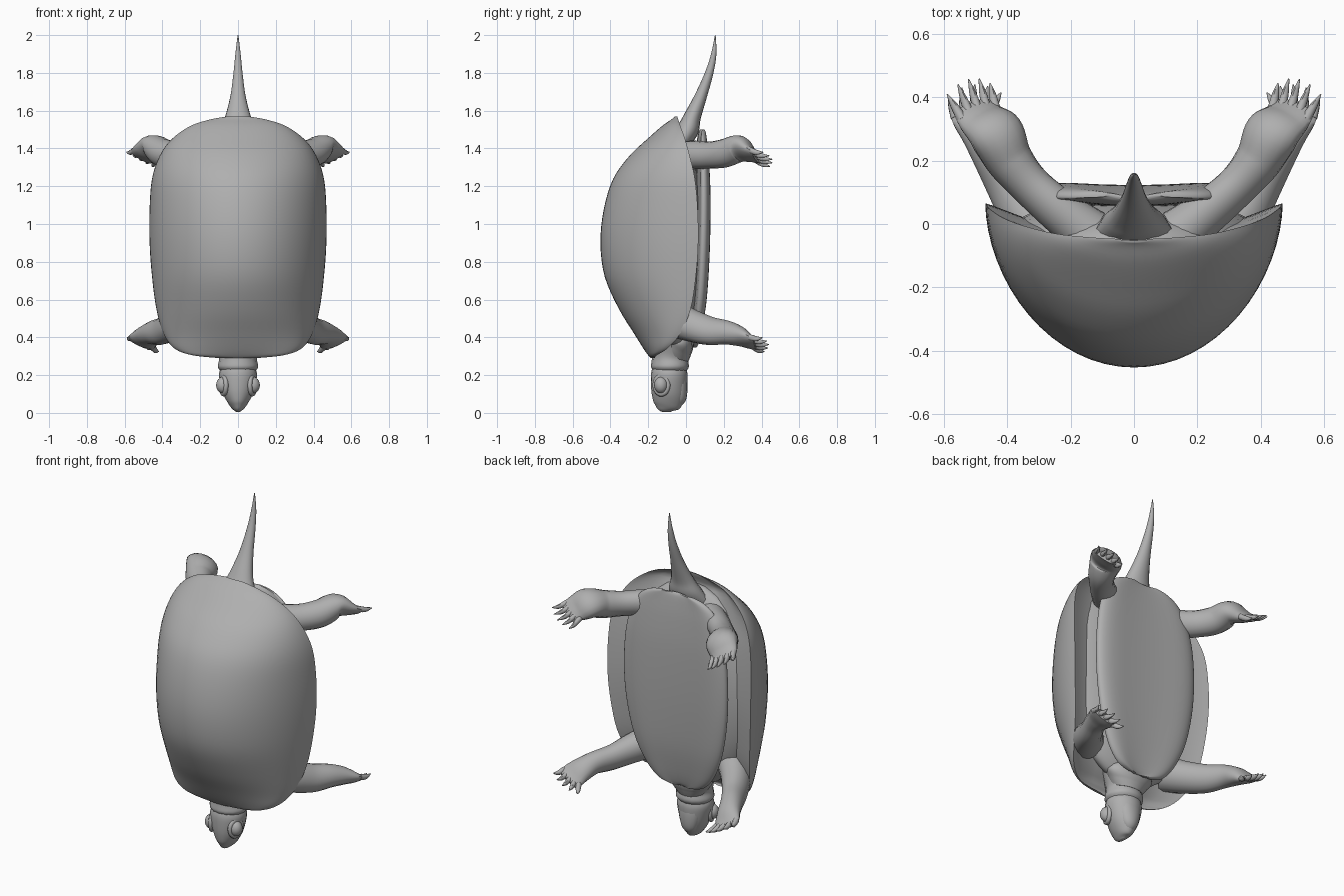
import bpy, bmesh, math
from mathutils import Vector

cube = bpy.data.objects.get("Cube")
if cube:
    bpy.data.objects.remove(cube)

grey = bpy.data.materials.new("plain grey")
grey.use_nodes = True
COLOUR = (0.43, 0.43, 0.43, 1)
grey.diffuse_color = COLOUR
grey.node_tree.nodes["Principled BSDF"].inputs["Base Color"].default_value = COLOUR


def smooth_keys(keys, steps):
    """Interpolate rows of numbers with a Catmull-Rom spline."""
    rows = [Vector(k) for k in keys]
    out = []
    for i in range(len(rows) - 1):
        p0, p1 = rows[max(i - 1, 0)], rows[i]
        p2, p3 = rows[i + 1], rows[min(i + 2, len(rows) - 1)]
        for s in range(steps):
            t = s / steps
            out.append(p1 + (p2 - p0) * (t / 2)
                       + (2 * p0 - 5 * p1 + 4 * p2 - p3) * (t * t / 2)
                       + (3 * p1 - p0 - 3 * p2 + p3) * (t ** 3 / 2))
    return out + [rows[-1]]


def loft(name, rings, sharp=50):
    """Skin a list of closed rings, cap both ends and shade smooth."""
    bm = bmesh.new()
    loops = [[bm.verts.new(p) for p in ring] for ring in rings]
    n = len(loops[0])
    for a, b in zip(loops, loops[1:]):
        for i in range(n):
            j = (i + 1) % n
            bm.faces.new((a[i], a[j], b[j], b[i]))
    bm.faces.new(loops[0])
    bm.faces.new(loops[-1])
    bmesh.ops.recalc_face_normals(bm, faces=bm.faces)
    mesh = bpy.data.meshes.new(name)
    bm.to_mesh(mesh)
    bm.free()
    obj = bpy.data.objects.new(name, mesh)
    bpy.context.collection.objects.link(obj)
    finish(obj, sharp)


def finish(obj, sharp=50):
    obj.data.materials.append(grey)
    bpy.ops.object.select_all(action="DESELECT")
    obj.select_set(True)
    bpy.context.view_layer.objects.active = obj
    bpy.ops.object.shade_smooth_by_angle(angle=math.radians(sharp))


def tube(name, keys, wide=(1, 0, 0), side=1, steps=6, n=16):
    """Elliptical tube; keys are x, y, z, half width, half thickness."""
    rows = smooth_keys(keys, steps)
    pts = [Vector((r[0] * side, r[1], r[2])) for r in rows]
    axis = Vector((wide[0] * side, wide[1], wide[2]))
    rings = []
    for i, (p, r) in enumerate(zip(pts, rows)):
        t = (pts[min(i + 1, len(pts) - 1)] - pts[max(i - 1, 0)]).normalized()
        u = (axis - t * axis.dot(t)).normalized()
        v = t.cross(u)
        rings.append([p + u * (r[3] * math.cos(a)) + v * (r[4] * math.sin(a))
                      for a in (math.tau * k / n for k in range(n))])
    loft(name, rings)


def ball(name, centre, size, turn=0):
    bpy.ops.mesh.primitive_uv_sphere_add(segments=24, ring_count=16, location=centre,
                                         rotation=(0, 0, turn))
    obj = bpy.context.object
    obj.name = name
    obj.scale = size
    finish(obj)


# Domed upper shell: height, half width, rim depth, crown depth
SHELL = [(.29, .1, -.165, -.185), (.305, .24, -.155, -.2), (.34, .335, -.1, -.225),
         (.42, .395, -.03, -.275), (.55, .432, .025, -.355), (.72, .455, .052, -.43),
         (.9, .468, .065, -.453), (1.08, .468, .062, -.435), (1.24, .455, .047, -.385),
         (1.36, .415, .02, -.3), (1.45, .35, -.005, -.205), (1.52, .25, -.03, -.125),
         (1.555, .14, -.042, -.075), (1.57, .05, -.047, -.058)]
rings = []
for z, w, rim, crown in smooth_keys(SHELL, 4):
    ring = []
    for k in range(33):
        a = math.pi * (k / 32 - .5)
        ring.append(Vector((w * math.sin(a), rim + (crown - rim) * math.cos(a) ** 1.1, z)))
    hollow = min(.05, .4 * (rim - crown))
    for k in range(9):
        ring.append(Vector((w * (.95 - 1.9 * k / 8), rim - hollow * (.15 if k in (0, 8) else 1), z)))
    rings.append(ring)
loft("upper_shell", rings, 60)

# Belly plate, dished along the middle: height, half width, depth, half thickness
BELLY = [(.345, .07, .035, .008), (.37, .15, .04, .018), (.45, .22, .05, .028),
         (.6, .285, .068, .034), (.8, .325, .08, .036), (1.0, .337, .086, .036),
         (1.2, .325, .087, .034), (1.35, .29, .084, .028), (1.44, .24, .08, .022),
         (1.485, .17, .08, .014), (1.5, .1, .08, .006)]
rings = []
for z, w, y, thick in smooth_keys(BELLY, 4):
    ring = []
    for k in range(40):
        a = math.tau * k / 40
        c, s = math.cos(a), math.sin(a)
        px = math.copysign(abs(c) ** .6, c)
        py = math.copysign(abs(s) ** .7, s)
        ring.append(Vector((w * px, y + thick * py + .03 * px * px * (1 - .8 * px ** 4), z)))
    rings.append(ring)
loft("belly_plate", rings, 60)

# Soft body between the shells
ball("body", (0, -.06, .92), (.425, .15, .59))

# Tail
tube("tail", [(0, -.03, 1.43, .13, .05), (0, .01, 1.5, .098, .058), (0, .035, 1.57, .068, .045),
              (0, .08, 1.68, .04, .032), (0, .123, 1.8, .024, .022),
              (0, .147, 1.9, .014, .014), (0, .155, 2.0, .002, .002)])

# Neck with skin folds, then the tapering head
tube("neck", [(0, -.07, .55, .19, .1), (0, -.075, .42, .15, .1), (0, -.08, .34, .115, .1),
              (0, -.085, .29, .1, .095), (0, -.085, .245, .107, .1), (0, -.085, .22, .09, .085)])
tube("neck_fold", [(0, -.05, .41, .12, .07), (0, -.04, .37, .145, .08),
                   (0, -.05, .33, .12, .08), (0, -.06, .29, .09, .075)])
tube("head", [(0, -.085, .25, .085, .085), (0, -.088, .21, .1, .096), (0, -.09, .16, .095, .096),
              (0, -.092, .1, .078, .09), (0, -.096, .05, .052, .076),
              (0, -.1, .02, .029, .054), (0, -.1, .005, .009, .02)], n=20)
tube("lower_jaw", [(0, -.05, .22, .075, .05), (0, -.038, .15, .068, .046),
                   (0, -.04, .08, .05, .042), (0, -.05, .045, .025, .025)])

# Eyes with raised lids
for side, label in ((1, "left"), (-1, "right")):
    ball(label + "_eye", (side * .078, -.132, .147), (.038, .036, .044), -side * .35)
    bpy.ops.mesh.primitive_torus_add(
        location=(side * .076, -.13, .147), rotation=(0, math.pi / 2, -side * .35),
        major_radius=.04, minor_radius=.013, major_segments=24, minor_segments=8)
    lid = bpy.context.object
    lid.name = label + "_eyelid"
    lid.scale = (1.15, .95, 1)
    finish(lid)

# Limbs: path with half width and half thickness, palm axis, first and last claw tips
LIMBS = {
    "hind": ([(.14, -.03, 1.36, .08, .08), (.24, .045, 1.365, .068, .078),
              (.33, .125, 1.365, .064, .073), (.395, .205, 1.375, .075, .076),
              (.435, .285, 1.4, .09, .066), (.485, .335, 1.375, .08, .036),
              (.515, .375, 1.352, .066, .014)],
             (.87, -.25, .4), (.455, .435, 1.305), (.59, .4, 1.38)),
    "front": ([(.27, -.07, .5, .09, .1), (.34, .02, .465, .078, .088), (.4, .12, .435, .064, .078),
               (.45, .215, .425, .06, .064), (.48, .285, .405, .068, .05),
               (.505, .335, .38, .076, .03), (.518, .37, .365, .068, .014)],
              (.87, -.15, .4), (.42, .405, .325), (.585, .395, .4)),
}
for kind, (path, palm, inner, outer) in LIMBS.items():
    axis = Vector(palm).normalized()
    wrist = Vector(path[-2][:3])
    for side, label in ((1, "left"), (-1, "right")):
        tube(f"{label}_{kind}_leg", path, palm, side)
        for k in range(5):
            f = k / 4
            root = wrist + axis * (.12 * (f - .5)) + Vector((.004, .01, -.004))
            tip = Vector(inner).lerp(Vector(outer), f)
            tip.y += .12 * f * (1 - f) + .01
            mid = root.lerp(tip, .55) + Vector((0, 0, -.008))
            tube(f"{label}_{kind}_toe_{k + 1}",
                 [(*root, .017, .017), (*mid, .012, .014), (*tip, .002, .002)],
                 palm, side, 4, 8)
